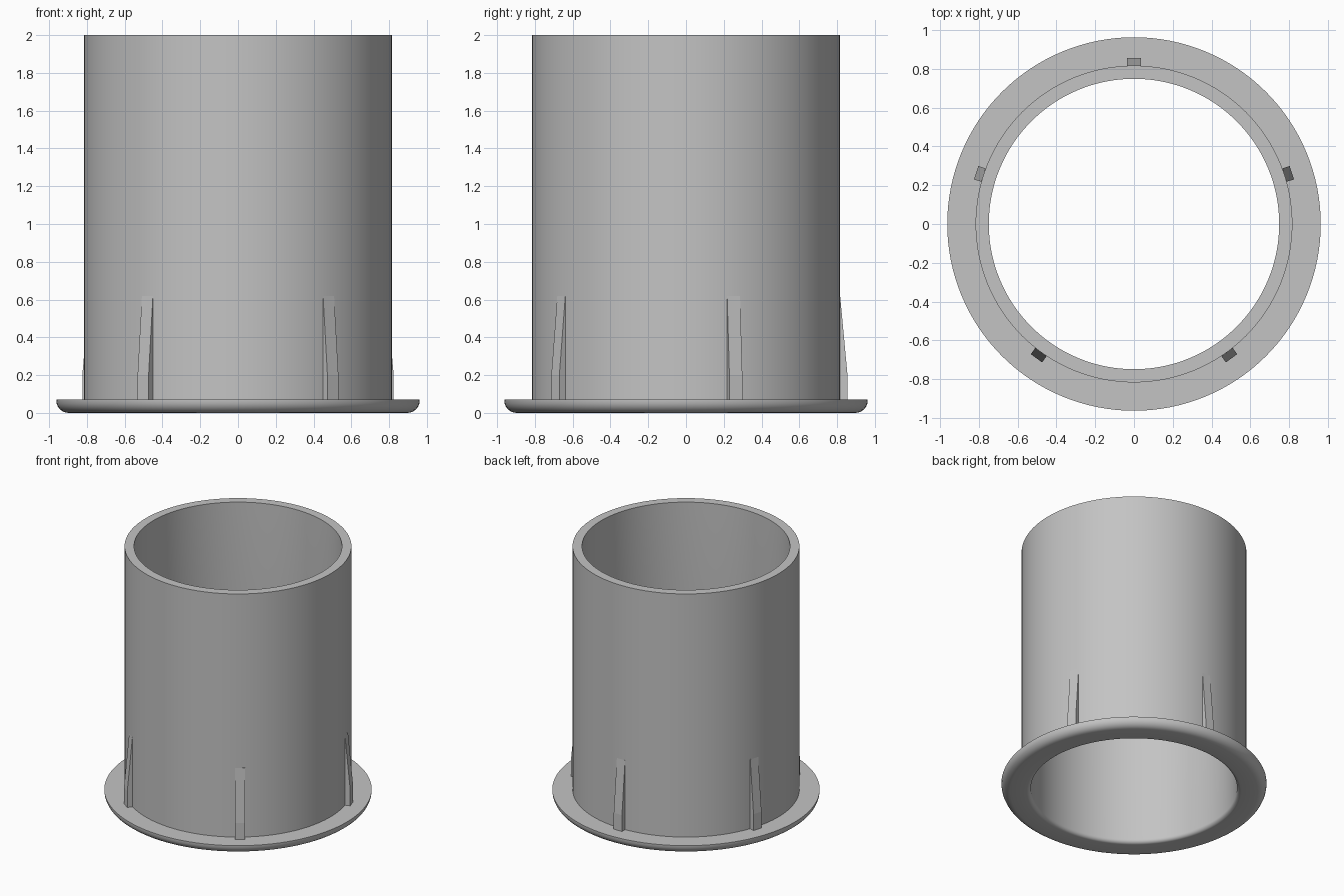
import bpy, bmesh, math
from mathutils import Matrix, Vector

if "Cube" in bpy.data.objects:
    bpy.data.objects.remove(bpy.data.objects["Cube"])

grey = bpy.data.materials.new("light_grey")
grey.diffuse_color = (0.55, 0.55, 0.55, 1)
grey.use_nodes = True
grey.node_tree.nodes["Principled BSDF"].inputs["Base Color"].default_value = grey.diffuse_color

BORE, WALL, FLANGE = 0.748, 0.816, 0.962
HEIGHT, FLANGE_TOP, SEGMENTS = 2.0, 0.07, 128


def finish(name, bm, smooth=False):
    bmesh.ops.recalc_face_normals(bm, faces=bm.faces)
    mesh = bpy.data.meshes.new(name)
    bm.to_mesh(mesh)
    bm.free()
    mesh.materials.append(grey)
    obj = bpy.data.objects.new(name, mesh)
    bpy.context.collection.objects.link(obj)
    if smooth:
        bpy.ops.object.select_all(action='DESELECT')
        obj.select_set(True)
        bpy.context.view_layer.objects.active = obj
        bpy.ops.object.shade_smooth_by_angle(angle=math.radians(30))
    return obj


def arc(cx, cz, r, start, end, steps=6):
    angles = [math.radians(start + (end - start) * i / steps) for i in range(steps + 1)]
    return [(cx + r * math.cos(a), cz + r * math.sin(a)) for a in angles]


# Flanged sleeve: one closed profile, rounded on the bottom edges, spun round z
profile = [(BORE, HEIGHT), (WALL, HEIGHT), (WALL, FLANGE_TOP), (FLANGE, FLANGE_TOP)]
profile += arc(FLANGE - 0.065, 0.065, 0.065, 0, -90)
profile += arc(BORE + 0.03, 0.03, 0.03, -90, -180)
bm = bmesh.new()
rings = []
for i in range(SEGMENTS):
    a = math.tau * i / SEGMENTS
    rings.append([bm.verts.new((r * math.cos(a), r * math.sin(a), z)) for r, z in profile])
for i in range(SEGMENTS):
    here, there = rings[i], rings[(i + 1) % SEGMENTS]
    for j in range(len(profile)):
        k = (j + 1) % len(profile)
        bm.faces.new((here[j], there[j], there[k], here[k]))
finish("flanged_sleeve", bm, smooth=True)

# Five tapered ribs standing on the flange
side = [(0.79, 0.06), (0.855, 0.06), (0.855, 0.20), (0.816, 0.62), (0.79, 0.62)]
for n in range(5):
    turn = Matrix.Rotation(math.radians(90 + 72 * n), 4, 'Z')
    bm = bmesh.new()
    left, right = [[bm.verts.new(turn @ Vector((r, y, z))) for r, z in side]
                   for y in (-0.036, 0.036)]
    bm.faces.new(left)
    bm.faces.new(right)
    for j in range(len(side)):
        k = (j + 1) % len(side)
        bm.faces.new((left[j], left[k], right[k], right[j]))
    finish(f"rib_{n + 1}", bm)
